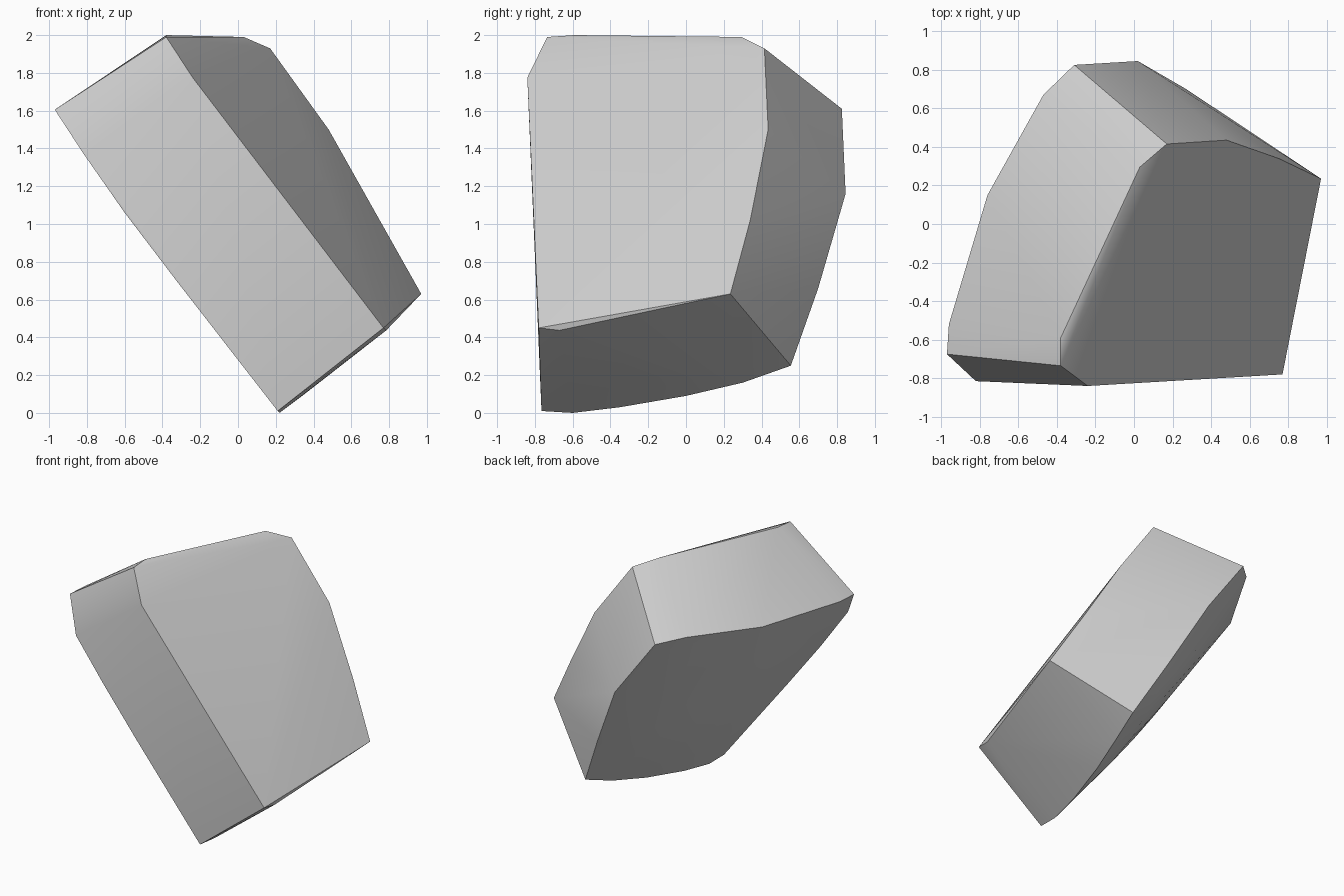
import bpy
import bmesh
import math
from mathutils import Vector

# Remove the default cube only
default_cube = bpy.data.objects.get("Cube")
if default_cube is not None:
    bpy.data.objects.remove(default_cube, do_unlink=True)


def make_material(name, colour):
    material = bpy.data.materials.new(name)
    material.use_nodes = True
    material.diffuse_color = colour
    shader = next(node for node in material.node_tree.nodes
                  if node.type == "BSDF_PRINCIPLED")
    shader.inputs["Base Color"].default_value = colour
    return material


def make_convex_block(name, outlines, material):
    """Wrap a tight convex skin around the given groups of points."""
    mesh_builder = bmesh.new()
    for outline in outlines:
        for corner in outline:
            mesh_builder.verts.new(corner)
    bmesh.ops.convex_hull(mesh_builder, input=mesh_builder.verts[:],
                          use_existing_faces=False)
    # Drop any corner that fell inside the skin
    loose = [vert for vert in mesh_builder.verts if not vert.link_faces]
    bmesh.ops.delete(mesh_builder, geom=loose, context="VERTS")
    bmesh.ops.recalc_face_normals(mesh_builder, faces=mesh_builder.faces[:])

    mesh = bpy.data.meshes.new(name)
    mesh_builder.to_mesh(mesh)
    mesh_builder.free()
    mesh.materials.append(material)

    block = bpy.data.objects.new(name, mesh)
    bpy.context.scene.collection.objects.link(block)
    return block


def dome_point(along, across):
    """Point on the shallow dome that forms the underside."""
    centre = Vector((-.21, 0, .95))
    length_axis = Vector((.58, 0, -.82))
    width_axis = Vector((.25, 1, .175))
    outward = Vector((-.78, .29, -.55))
    height = .11 - .17 * across ** 2 - .045 * along ** 2
    return (centre + length_axis * along + width_axis * across
            + outward * height)


# Rim of the broad upper side of the tilted stone slab
upper_rim = [
    (-.38, -.735, 1.99), (-.38, -.59, 2), (.03, .295, 1.99),
    (.17, .415, 1.93), (.48, .435, 1.5), (.75, .34, 1.02),
    (.97, .235, .63), (.785, -.67, .437), (.77, -.78, .45),
    (-.24, -.84, 1.775),
]

# Rim of the broad underside, with its gently bowed edges
lower_rim = [
    (-.97, -.675, 1.605), (-.96, -.52, 1.605), (-.76, .15, 1.61),
    (-.47, .67, 1.65), (-.31, .825, 1.61), (.02, .845, 1.16),
    (.27, .7, .66), (.475, .555, .25), (.42, .3, .16),
    (.34, 0, .09), (.26, -.35, .03), (.22, -.6, 0),
    (.21, -.765, .01), (-.33, -.79, .705), (-.6, -.8, 1.06),
    (-.82, -.815, 1.375),
]

# Bowed middle of the underside
underside_dome = [dome_point(along, across)
                  for along in (-.6, -.3, 0, .3, .6)
                  for across in (-.5, -.25, 0, .25, .5)]

stone_grey = make_material("stone grey", (.6, .6, .6, 1))
stone = make_convex_block("stone_block",
                          [upper_rim, lower_rim, underside_dome], stone_grey)

# Soft shading over the bowed sides, crisp main edges
bpy.ops.object.select_all(action="DESELECT")
stone.select_set(True)
bpy.context.view_layer.objects.active = stone
bpy.ops.object.shade_smooth_by_angle(angle=math.radians(30))
